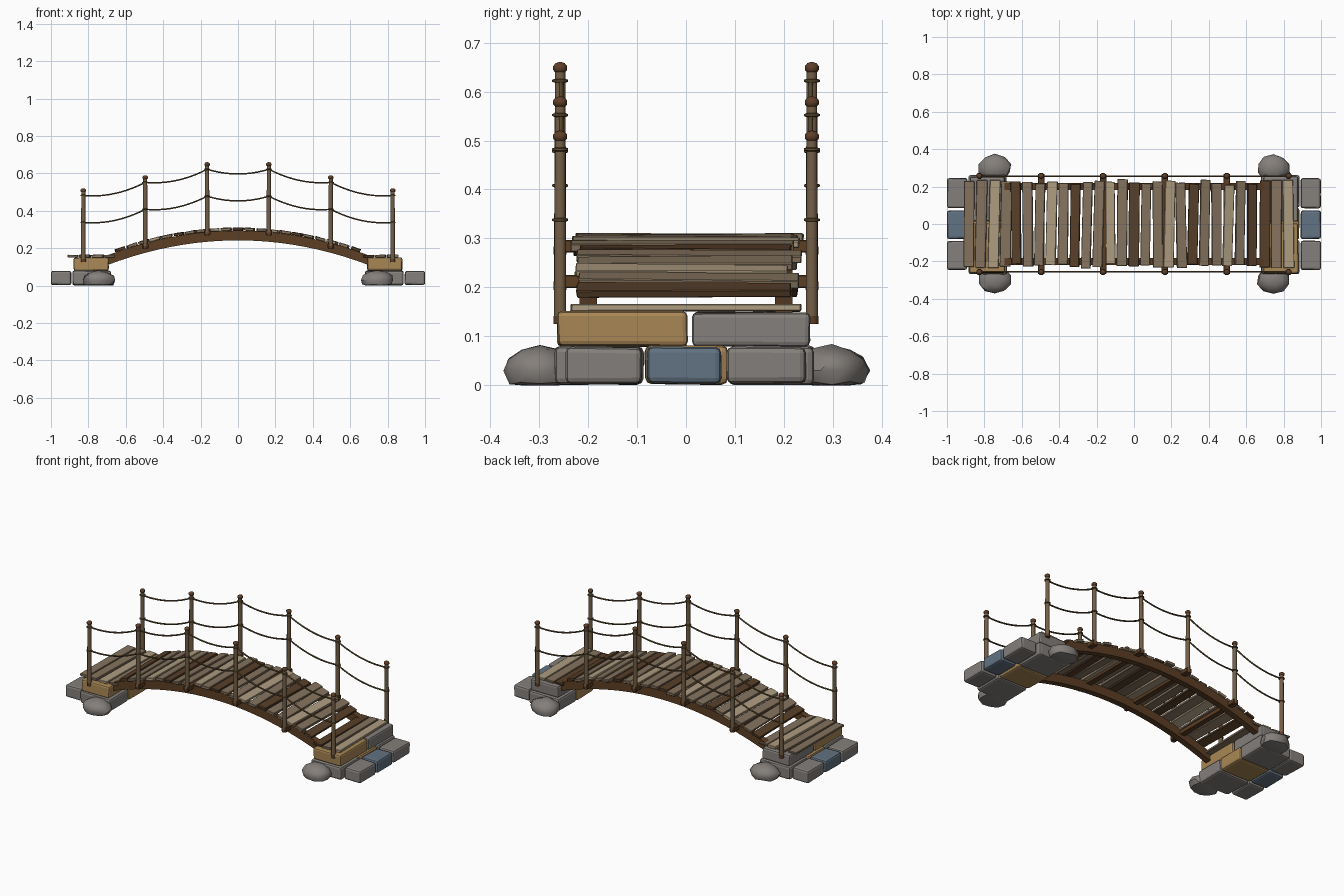
import bpy, bmesh, math, random
from mathutils import Matrix, Vector

random.seed(7)
old = bpy.data.objects.get("Cube")
if old:
    bpy.data.objects.remove(old, do_unlink=True)


def material(name, r, g, b):
    """Material from 0-255 display values, stored as linear."""
    col = [((c / 255 + 0.055) / 1.055) ** 2.4 for c in (r, g, b)] + [1]
    m = bpy.data.materials.new(name)
    m.use_nodes = True
    m.diffuse_color = col
    m.node_tree.nodes["Principled BSDF"].inputs["Base Color"].default_value = col
    return m


mid_wood = material("mid wood", 133, 115, 94)
light_wood = material("light wood", 174, 156, 128)
dark_wood = material("dark wood", 88, 63, 41)
beam_wood = material("beam wood", 92, 62, 36)
post_wood = material("post wood", 116, 95, 71)
cap_wood = material("cap wood", 94, 62, 40)
rope_fibre = material("rope fibre", 98, 78, 50)
grey_stone = material("grey stone", 132, 127, 123)
blue_stone = material("blue stone", 98, 114, 130)
tan_stone = material("tan stone", 170, 136, 86)


def finish(name, bm, mat, smooth=None):
    bmesh.ops.recalc_face_normals(bm, faces=bm.faces[:])
    me = bpy.data.meshes.new(name)
    bm.to_mesh(me)
    bm.free()
    me.materials.append(mat)
    ob = bpy.data.objects.new(name, me)
    bpy.context.collection.objects.link(ob)
    if smooth:
        bpy.ops.object.select_all(action="DESELECT")
        ob.select_set(True)
        bpy.context.view_layer.objects.active = ob
        bpy.ops.object.shade_smooth_by_angle(angle=math.radians(smooth))
    return ob


def box(name, centre, size, mat, bevel, segments=1, rot=Matrix.Identity(4), jitter=0):
    bm = bmesh.new()
    bmesh.ops.create_cube(bm, size=1, matrix=Matrix.Diagonal((*size, 1)))
    for v in bm.verts:
        v.co += Vector([random.uniform(-jitter, jitter) for _ in range(3)])
    bmesh.ops.bevel(bm, geom=bm.edges[:], offset=bevel, segments=segments,
                    profile=0.5, affect="EDGES")
    bm.transform(Matrix.Translation(centre) @ rot)
    return finish(name, bm, mat)


def lathe(name, x, y, profile, mat, sides=8):
    """Turned part from (radius, height) pairs, closed at both ends."""
    bm = bmesh.new()
    rings = []
    for r, z in profile:
        rings.append([bm.verts.new((x + r * math.cos(a), y + r * math.sin(a), z))
                      for a in (math.tau * (i + 0.5) / sides for i in range(sides))])
    for a, b in zip(rings, rings[1:]):
        for i in range(sides):
            j = (i + 1) % sides
            bm.faces.new((a[i], a[j], b[j], b[i]))
    bm.faces.new(rings[0])
    bm.faces.new(rings[-1])
    return finish(name, bm, mat, 50)


def arch(x):
    """Height of the top of the arched beams."""
    return 0.294 - 0.14 * (x / 0.72) ** 2


def slope(x):
    return math.atan(-0.28 * x / 0.72 ** 2)


# Stone footings at both ends
for side, end in ((-1, "right"), (1, "left")):
    for y, wide, mat in ((-0.168, 0.155, grey_stone), (-0.003, 0.152, blue_stone),
                         (0.165, 0.16, grey_stone)):
        box(f"outer_stone_{end}", (side * 0.945, y, 0.041), (0.108, wide, 0.074),
            mat, 0.012, 2, jitter=0.002)
    for y, wide, mat in ((-0.178, 0.18, grey_stone), (0, 0.168, tan_stone),
                         (0.175, 0.175, grey_stone)):
        box(f"base_stone_{end}", (side * 0.782, y, 0.041), (0.205, wide, 0.078),
            mat, 0.012, 2, jitter=0.002)
    for y, wide, mat in ((-0.13, 0.265, tan_stone), (0.133, 0.239, grey_stone)):
        box(f"upper_stone_{end}", (side * 0.785, y, 0.115), (0.186, wide, 0.07),
            mat, 0.01, 2, jitter=0.002)

# Rounded boulders beside the footings
for sx in (-1, 1):
    for sy in (-1, 1):
        bm = bmesh.new()
        bmesh.ops.create_icosphere(bm, subdivisions=2, radius=1)
        for v in bm.verts:
            v.co *= random.uniform(0.93, 1.05)
            v.co = Vector((sx * 0.745 + v.co.x * 0.09, sy * 0.298 + v.co.y * 0.076,
                           max(0, 0.03 + v.co.z * 0.052)))
        finish("boulder", bm, grey_stone, 35)

# Arched side beams
for sy in (-1, 1):
    bm = bmesh.new()
    steps = 20
    rings = []
    for i in range(steps + 1):
        x = -0.71 + 1.42 * i / steps
        rings.append([bm.verts.new((x, sy * 0.2 + dy, arch(x) + dz))
                      for dy, dz in ((-0.018, 0), (0.018, 0), (0.018, -0.052), (-0.018, -0.052))])
    for a, b in zip(rings, rings[1:]):
        for i in range(4):
            j = (i + 1) % 4
            bm.faces.new((a[i], a[j], b[j], b[i]))
    bm.faces.new(rings[0])
    bm.faces.new(rings[-1])
    finish("arched_beam", bm, beam_wood)

# Arched deck planks
tones = (dark_wood, mid_wood, mid_wood, light_wood, mid_wood)
for k in range(21):
    x = (k - 10) * 0.063
    turn = (Matrix.Rotation(-slope(x) + random.uniform(-0.04, 0.04), 4, "Y")
            @ Matrix.Rotation(random.uniform(-0.03, 0.03), 4, "Z"))
    box("deck_plank", (x, random.uniform(-0.008, 0.008), arch(x) + 0.008),
        (random.uniform(0.05, 0.056), random.uniform(0.43, 0.465), 0.016),
        tones[k % 5], 0.002, rot=turn, jitter=0.0015)

# Level planks over the footings
for x, mat in ((-0.882, mid_wood), (-0.817, mid_wood), (-0.748, light_wood), (-0.685, mid_wood),
               (0.7, dark_wood), (0.762, mid_wood), (0.826, light_wood)):
    turn = Matrix.Rotation(random.uniform(-0.025, 0.025), 4, "Z")
    box("landing_plank", (x, 0, 0.158), (0.056, random.uniform(0.455, 0.475), 0.014),
        mat, 0.002, rot=turn, jitter=0.0015)

# Cross beams carrying the posts
post_xs = [-0.827, -0.496, -0.165, 0.165, 0.496, 0.827]
post_feet = [0.13, 0.2, 0.272, 0.272, 0.2, 0.13]
for x, foot in list(zip(post_xs, post_feet))[1:-1]:
    box("cross_beam", (x, 0, foot + 0.012), (0.034, 0.535, 0.026), beam_wood, 0.002)

# Handrail posts with caps and rope bindings
rail_top = [0.51, 0.58, 0.65, 0.65, 0.58, 0.51]
for sy in (-1, 1):
    y = sy * 0.257
    for x, foot, top in zip(post_xs, post_feet, rail_top):
        lathe("post", x, y, [(0.0135, foot), (0.0115, top - 0.005)], post_wood)
        lathe("post_foot", x, y, [(0.0145, foot - 0.005), (0.0145, foot + 0.012)], cap_wood)
        lathe("post_cap", x, y, [(0.009, top - 0.013), (0.0155, top - 0.006), (0.0155, top + 0.002),
                                 (0.01, top + 0.008), (0.003, top + 0.01)], cap_wood)
        for drop in (0.028, 0.172):
            z = top - drop
            lathe("rope_binding", x, y, [(0.012, z - 0.004), (0.0175, z - 0.002),
                                         (0.0175, z + 0.002), (0.012, z + 0.004)], rope_fibre)

# Sagging rope rails
for sy in (-1, 1):
    for drop in (0.028, 0.172):
        points = []
        for i in range(5):
            for s in range(10 if i < 4 else 11):
                t = s / 10
                points.append((post_xs[i] + t * (post_xs[i + 1] - post_xs[i]), sy * 0.255,
                               rail_top[i] + t * (rail_top[i + 1] - rail_top[i])
                               - drop - 0.1 * t * (1 - t)))
        cu = bpy.data.curves.new("rope_rail", "CURVE")
        cu.dimensions = "3D"
        cu.bevel_depth = 0.0045
        cu.bevel_resolution = 1
        cu.use_fill_caps = True
        line = cu.splines.new("POLY")
        line.points.add(len(points) - 1)
        for p, co in zip(line.points, points):
            p.co = (*co, 1)
        cu.materials.append(rope_fibre)
        ob = bpy.data.objects.new("rope_rail", cu)
        bpy.context.collection.objects.link(ob)
        bpy.ops.object.select_all(action="DESELECT")
        ob.select_set(True)
        bpy.context.view_layer.objects.active = ob
        bpy.ops.object.convert(target="MESH")
